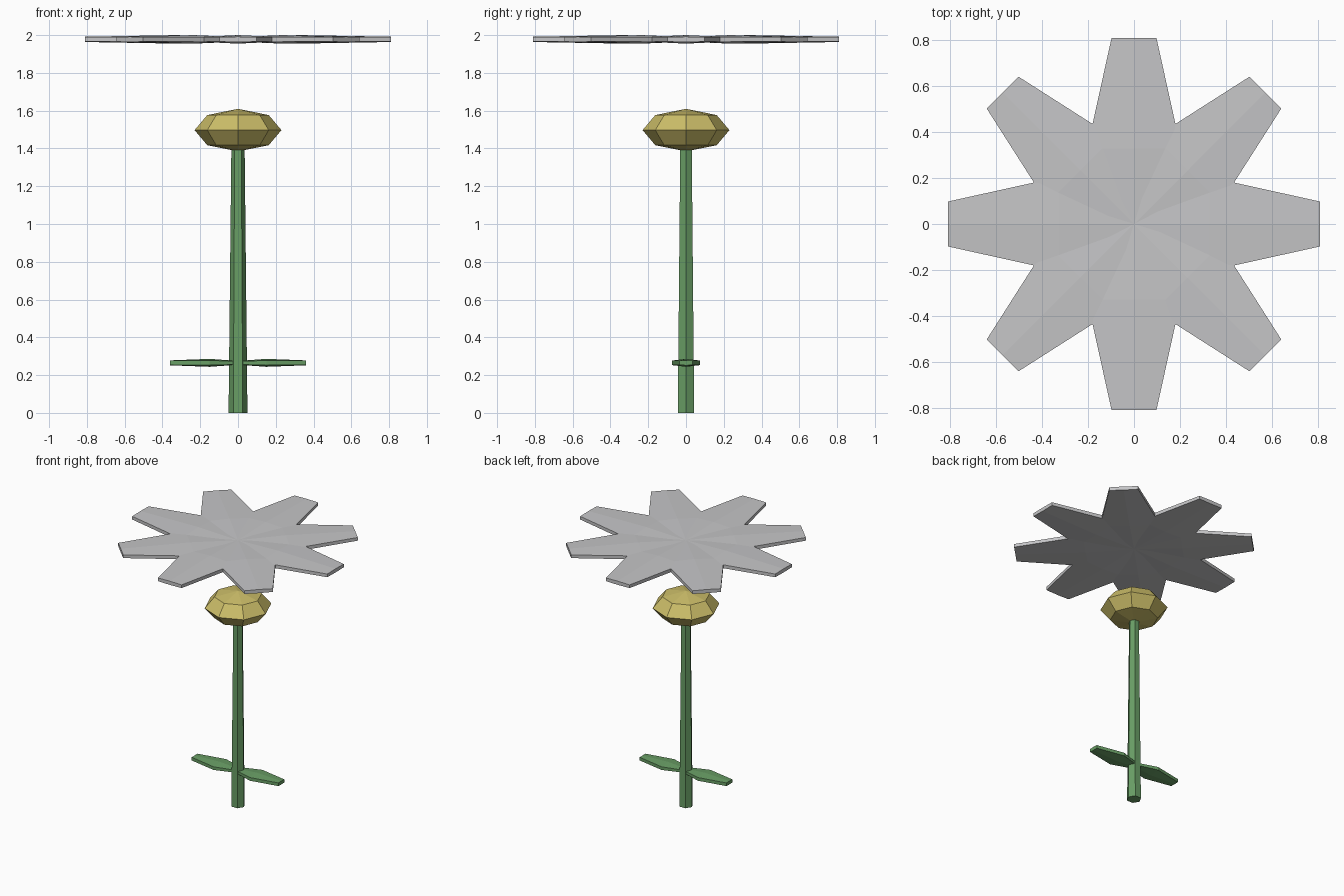
import bpy
import bmesh
import math

cube = bpy.data.objects.get("Cube")
if cube:
    bpy.data.objects.remove(cube, do_unlink=True)


def make_material(name, color):
    mat = bpy.data.materials.new(name)
    mat.use_nodes = True
    mat.diffuse_color = (*color, 1)
    mat.node_tree.nodes["Principled BSDF"].inputs["Base Color"].default_value = (*color, 1)
    return mat


green = make_material("leaf green", (0.14, 0.34, 0.13))
yellow = make_material("pollen yellow", (0.60, 0.51, 0.14))
pale = make_material("petal white", (0.56, 0.56, 0.57))


def blade(name, stations, mat, z, angle):
    """Loft a flat blade along x from (distance, half width, edge, middle) rings."""
    bm = bmesh.new()
    rings = []
    for x, w, edge, mid in stations:
        section = [(-w, -edge), (0, -mid), (w, -edge), (w, edge), (0, mid), (-w, edge)]
        rings.append([bm.verts.new((x, y, h)) for y, h in section])
    for a, b in zip(rings, rings[1:]):
        for i in range(6):
            j = (i + 1) % 6
            bm.faces.new((a[i], a[j], b[j], b[i]))
    bm.faces.new(rings[0])
    bm.faces.new(rings[-1])
    bmesh.ops.recalc_face_normals(bm, faces=bm.faces)
    mesh = bpy.data.meshes.new(name)
    bm.to_mesh(mesh)
    bm.free()
    obj = bpy.data.objects.new(name, mesh)
    obj.location.z = z
    obj.rotation_euler.z = angle
    mesh.materials.append(mat)
    bpy.context.collection.objects.link(obj)


# Tapered six-sided stem with corners on the x axis
bpy.ops.mesh.primitive_cone_add(vertices=6, radius1=0.05, radius2=0.035, depth=1.42,
                                location=(0, 0, 0.71), rotation=(0, 0, math.radians(30)))
stem = bpy.context.object
stem.name = "stem"
stem.data.materials.append(green)

# Faceted, flattened flower centre
bpy.ops.mesh.primitive_uv_sphere_add(segments=8, ring_count=4, radius=0.23,
                                     location=(0, 0, 1.497))
centre = bpy.context.object
centre.name = "flower_centre"
centre.scale.z = 0.49
centre.data.materials.append(yellow)

# Pair of leaves low on the stem
leaf = [(0, 0.03, 0.009, 0.01), (0.15, 0.075, 0.012, 0.021), (0.36, 0.035, 0.012, 0.013)]
for side, angle in (("left", 0), ("right", math.pi)):
    blade(side + "_leaf", leaf, green, 0.265, angle)

# Eight petals in a wheel above the centre
petal = [(0, 0.08, 0.01, 0.012), (0.33, 0.204, 0.013, 0.0225), (0.81, 0.098, 0.012, 0.014)]
for i in range(8):
    blade(f"petal_{i + 1}", petal, pale, 1.9775, i * math.pi / 4)
